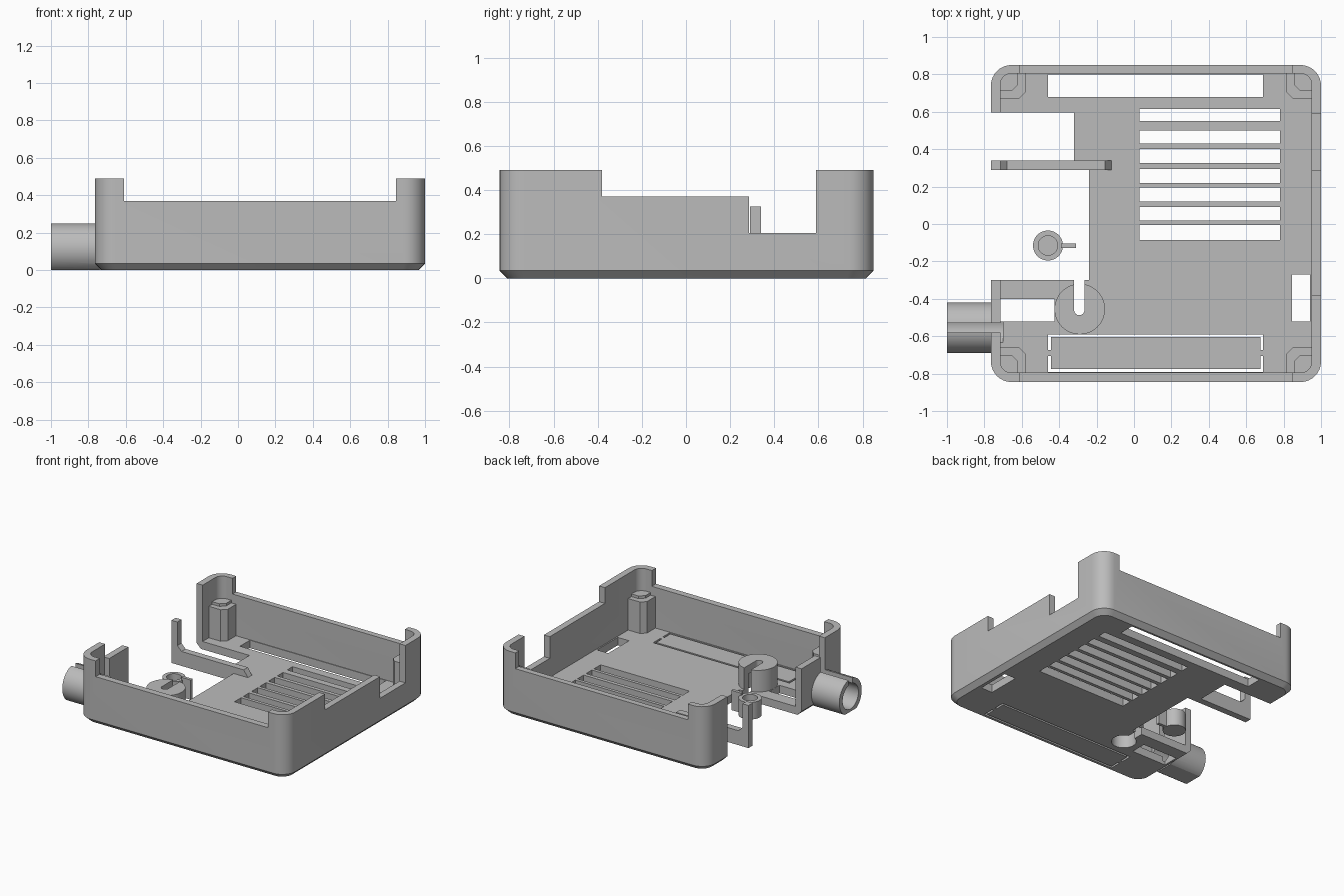
import bpy, bmesh, math

cube = bpy.data.objects.get("Cube")
if cube:
    bpy.data.objects.remove(cube)

grey = bpy.data.materials.new("plain_grey")
grey.use_nodes = True
grey.diffuse_color = (0.5, 0.5, 0.5, 1)
grey.node_tree.nodes["Principled BSDF"].inputs["Base Color"].default_value = (0.5, 0.5, 0.5, 1)

FLOOR, TOP, RIM = 0.06, 0.49, 0.37


def loft(name, rings):
    """Solid skinned through rings of matching points and capped."""
    bm = bmesh.new()
    loops = [[bm.verts.new(p) for p in ring] for ring in rings]
    n = len(loops[0])
    for a, b in zip(loops, loops[1:]):
        for i in range(n):
            j = (i + 1) % n
            bm.faces.new((a[i], a[j], b[j], b[i]))
    bm.faces.new(loops[0][::-1])
    bm.faces.new(loops[-1])
    bmesh.ops.recalc_face_normals(bm, faces=bm.faces)
    mesh = bpy.data.meshes.new(name)
    bm.to_mesh(mesh)
    bm.free()
    mesh.materials.append(grey)
    ob = bpy.data.objects.new(name, mesh)
    bpy.context.collection.objects.link(ob)
    return ob


def prism(name, outline, z0, z1):
    return loft(name, [[(x, y, z) for x, y in outline] for z in (z0, z1)])


def box(name, x0, x1, y0, y1, z0, z1):
    return prism(name, [(x0, y0), (x1, y0), (x1, y1), (x0, y1)], z0, z1)


def circle(cx, cy, r, n=48):
    return [(cx + r * math.cos(2 * math.pi * i / n), cy + r * math.sin(2 * math.pi * i / n))
            for i in range(n)]


def cylinder(name, cx, cy, r, z0, z1):
    return prism(name, circle(cx, cy, r), z0, z1)


def rounded(x0, x1, y0, y1, r, steps=8):
    pts = []
    for k, (cx, cy) in enumerate([(x1 - r, y1 - r), (x0 + r, y1 - r), (x0 + r, y0 + r), (x1 - r, y0 + r)]):
        for i in range(steps + 1):
            a = math.pi / 2 * (k + i / steps)
            pts.append((cx + r * math.cos(a), cy + r * math.sin(a)))
    return pts


def boolean(ob, tool, operation="DIFFERENCE"):
    mod = ob.modifiers.new("cut", "BOOLEAN")
    mod.operation, mod.solver, mod.object = operation, "EXACT", tool
    bpy.context.view_layer.objects.active = ob
    bpy.ops.object.modifier_apply(modifier=mod.name)
    bpy.data.objects.remove(tool)


def cut_boxes(ob, boxes):
    for b in boxes:
        boolean(ob, box("cutter", *b))


def smooth(ob):
    bpy.ops.object.select_all(action="DESELECT")
    ob.select_set(True)
    bpy.context.view_layer.objects.active = ob
    bpy.ops.object.shade_smooth_by_angle(angle=math.radians(25))


# Tray: rounded shell with a chamfered base
low = rounded(-0.73, 0.965, -0.81, 0.815, 0.085)
full = rounded(-0.765, 1.0, -0.845, 0.85, 0.11)
tray = loft("tray", [[(x, y, z) for x, y in o] for o, z in ((low, 0), (full, 0.035), (full, TOP))])
boolean(tray, prism("cutter", rounded(-0.715, 0.95, -0.795, 0.805, 0.06), FLOOR, 1))

# Cable tube, bored through the left wall
CY, CZ = -0.555, 0.115


def tube_ring(x, r):
    return [(x, y, max(z, 0)) for y, z in circle(CY, CZ, r)]


boolean(tray, loft("tube", [tube_ring(-1.0, 0.135), tube_ring(-0.74, 0.135)]), "UNION")

# Slotted cup on the floor
boolean(tray, cylinder("cup", -0.29, -0.455, 0.135, 0, 0.225), "UNION")
boolean(tray, cylinder("cutter", -0.29, -0.455, 0.086, -0.1, 0.16))
boolean(tray, cylinder("cutter", -0.2925, -0.46, 0.0275, -0.1, 1))
boolean(tray, loft("cutter", [[(x, y, z) for y, z in circle(CY, CZ, 0.095)] for x in (-1.1, -0.7)]))

cut_boxes(tray, [
    # lowered rims and side notch
    (-0.61, 0.845, -1, 1, RIM, 1),
    (0.9, 1.1, -0.38, 0.4, RIM, 1),
    (0.9, 1.1, 0.285, 0.59, 0.205, 1),
    (-0.9, -0.7, -0.555, 0, 0.36, 1),
    # cable slit
    (-1.1, -0.7, -0.58, -0.53, 0.12, 1),
    # open left side
    (-0.9, -0.24, -0.30, 0.337, -1, 1),
    (-0.9, -0.32, 0.33, 0.595, -1, 1),
    # floor openings
    (-0.32, -0.265, -0.46, -0.25, -1, 1),
    (-0.715, -0.425, -0.52, -0.40, -1, 0.09),
    (0.845, 0.94, -0.52, -0.27, -1, 0.1),
    (-0.46, 0.69, 0.68, 0.80, -1, 0.1),
    (-0.46, 0.69, -0.79, -0.59, -1, 0.1),
])

# Vent gaps, leaving bars between them
gaps = [(-0.085, -0.005), (0.02, 0.09), (0.12, 0.195), (0.22, 0.295),
        (0.325, 0.40), (0.43, 0.50), (0.55, 0.615)]
cut_boxes(tray, [(0.03, 0.78, a, b, -1, 0.2) for a, b in gaps])
smooth(tray)

# Front plate held by two small tabs
box("front_plate", -0.445, 0.675, -0.775, -0.605, 0, FLOOR)
for side, x in (("left", 0.67), ("right", -0.465)):
    box("plate_tab_" + side, x, x + 0.025, -0.705, -0.675, 0, FLOOR)

# Corner posts with a chamfered inner edge and a shallow step
for sx, wx in ((1, -0.725), (-1, 0.96)):
    for sy, wy in ((1, -0.805), (-1, 0.815)):
        for label, w, h in (("post", 0.145, 0.30), ("post_core", 0.105, 0.32)):
            c = w - 0.035
            prism("corner_" + label,
                  [(wx + sx * u, wy + sy * v) for u, v in
                   ((0.03, 0), (w, 0), (w, c), (c, w), (0, w), (0, 0.03))],
                  0.05, h)

# Latch arm with an upright end
side = [(-0.765, 0), (-0.12, 0), (-0.12, 0.06), (-0.155, 0.11), (-0.68, 0.11),
        (-0.715, 0.145), (-0.715, 0.325), (-0.765, 0.325)]
loft("latch_arm", [[(x, y, z) for x, z in side] for y in (0.29, 0.34)])

# Loose button with a blind hole and a key tab
button = cylinder("button", -0.46, -0.115, 0.08, 0, 0.13)
boolean(button, cylinder("cutter", -0.46, -0.115, 0.052, 0.04, 1))
smooth(button)
box("button_key", -0.39, -0.31, -0.127, -0.103, 0, 0.15)
